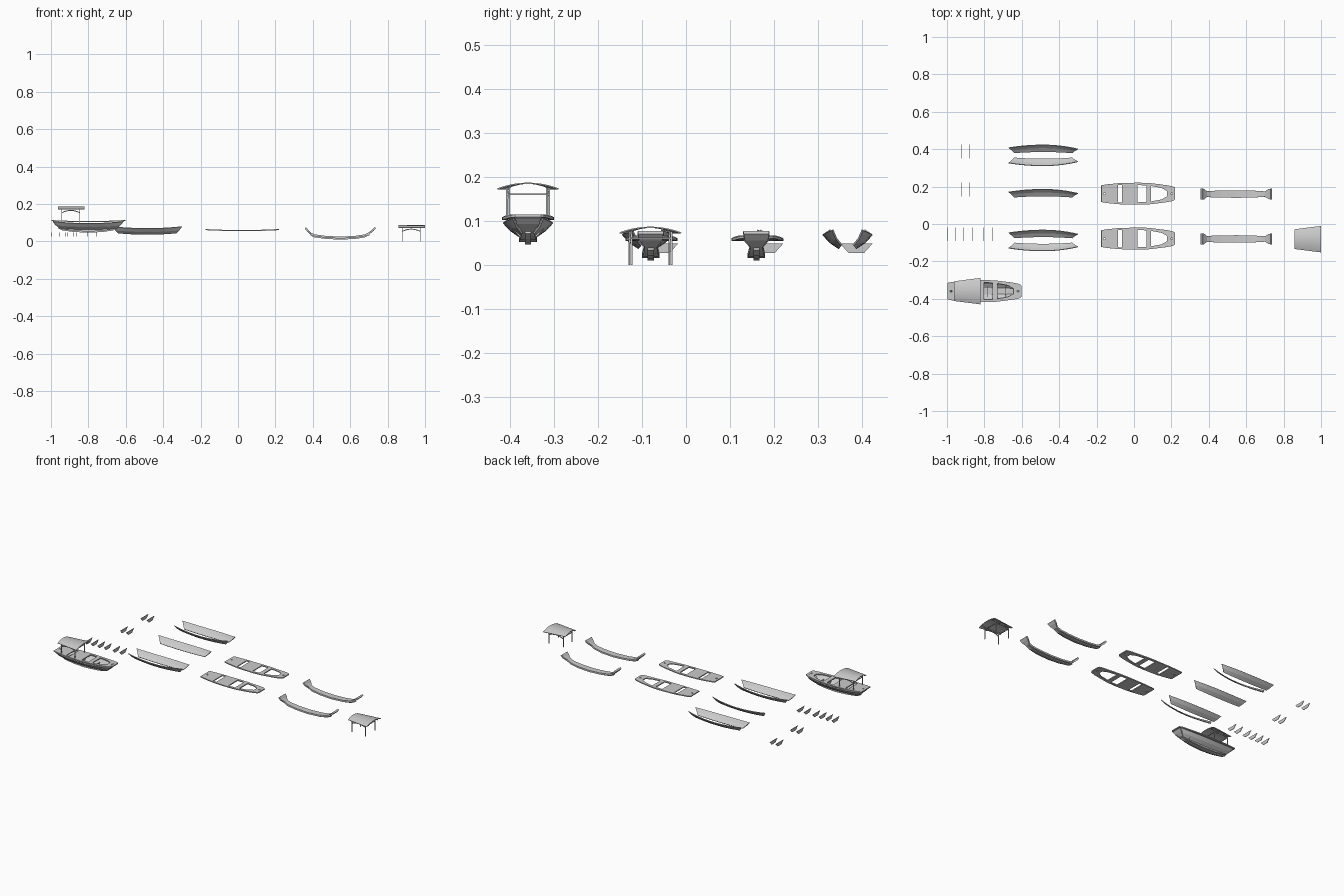
import bpy, math

if "Cube" in bpy.data.objects:
    bpy.data.objects.remove(bpy.data.objects["Cube"])


def shell(name, verts, faces, loc, thick):
    """Sheet of faces thickened into a board."""
    me = bpy.data.meshes.new(name)
    me.from_pydata(verts, [], faces)
    me.update()
    ob = bpy.data.objects.new(name, me)
    bpy.context.collection.objects.link(ob)
    ob.location = loc
    m = ob.modifiers.new("thickness", 'SOLIDIFY')
    m.thickness = thick
    m.offset = 0
    return ob


def strip(name, rows, loc, thick, skip=()):
    """Board lofted through rows of points; skip holds (row, column) openings."""
    n = len(rows[0])
    verts = [p for r in rows for p in r]
    faces = [(i * n + j, (i + 1) * n + j, (i + 1) * n + j + 1, i * n + j + 1)
             for i in range(len(rows) - 1) for j in range(n - 1) if (i, j) not in skip]
    return shell(name, verts, faces, loc, thick)


def bar(name, a, b, loc, w):
    """Square bar along one axis between local points a and b."""
    bpy.ops.mesh.primitive_cube_add(size=1, location=[(p + q) / 2 + o for p, q, o in zip(a, b, loc)])
    ob = bpy.context.object
    ob.name = name
    ob.scale = [abs(q - p) + w for p, q in zip(a, b)]


def side_plank(side, loc):
    rows = []
    for i in range(17):
        t = -1 + i / 8
        end = 0.041 if t < 0 else 0.034
        top = (0.186 * t, side * (0.056 - (0.056 - end) * t * t), 0.070 + 0.010 * t * t)
        low = (0.155 * t, side * (0.019 - 0.006 * t * t), 0.038 + 0.007 * t * t)
        mid = [(a + b) / 2 for a, b in zip(top, low)]
        mid[1] += side * 0.002
        mid[2] -= 0.002
        rows.append([low, mid, top])
    strip("side_plank", rows, loc, 0.004)


# deck stations: x, outer half width, opening half width
DECK = [(-0.197, 0.044, 0.004), (-0.184, 0.047, 0.004), (-0.174, 0.049, 0.004),
        (-0.108, 0.056, 0.046), (-0.086, 0.057, 0.047), (-0.002, 0.059, 0.046),
        (0.044, 0.058, 0.044), (0.070, 0.056, 0.041), (0.125, 0.049, 0.031),
        (0.155, 0.045, 0.014), (0.175, 0.041, 0.004), (0.185, 0.039, 0.004),
        (0.194, 0.034, 0.004), (0.198, 0.029, 0.004)]


def deck(loc):
    rows = []
    for x, o, h in DECK:
        z = 0.058 + 0.006 * (x / 0.2) ** 2
        rows.append([(x, y, z) for y in (-o, -h, h, o)])
    strip("deck", rows, loc, 0.006, {(1, 1), (3, 1), (5, 1), (7, 1), (8, 1), (10, 1)})


# keel stations: x, height, half width
KEEL = [(-0.187, 0.073, 0.030), (-0.176, 0.058, 0.028), (-0.160, 0.043, 0.014),
        (-0.138, 0.033, 0.017), (-0.08, 0.025, 0.019), (0, 0.021, 0.020),
        (0.08, 0.025, 0.019), (0.13, 0.033, 0.016), (0.155, 0.045, 0.014),
        (0.174, 0.060, 0.026), (0.187, 0.074, 0.029)]


def keel(loc):
    strip("keel_plank", [[(x, -w, z), (x, w, z)] for x, z, w in KEEL], loc, 0.010)
    strip("keel_strip", [[(x, -0.007, z - 0.007), (x, 0.007, z - 0.007)] for x, z, w in KEEL[2:-2]],
          loc, 0.008)


def rib(loc):
    pts = [(0, -0.037, 0.049), (0, 0.037, 0.049), (0, 0.018, 0.028), (0, -0.018, 0.028)]
    shell("rib", pts, [(0, 1, 2, 3)], loc, 0.003)


def canopy(loc):
    # arched roof, wider towards +x
    rows = []
    for x, w in ((-0.071, 0.052), (0.071, 0.070)):
        rows.append([(x, w * s / 6, 0.086 - 0.013 * (s / 6) ** 2) for s in range(-6, 7)])
    strip("canopy_roof", rows, loc, 0.003)
    # posts and beams
    for x, y in ((-0.05, 0.043), (0.046, 0.048)):
        for s in (-1, 1):
            bar("canopy_post", (x, s * y, 0.002), (x, s * y, 0.075), loc, 0.004)
        bar("canopy_cross_beam", (x, -y, 0.061), (x, y, 0.061), loc, 0.004)
    # arched side braces and roof rails
    for s in (-1, 1):
        brace = []
        for i in range(9):
            t = -1 + i / 4
            x, z = -0.002 + 0.048 * t, 0.066 - 0.012 * t * t
            brace.append([(x, s * 0.046, z - 0.0025), (x, s * 0.046, z + 0.0025)])
        strip("canopy_brace", brace, loc, 0.003)
        bar("canopy_rail", (-0.066, s * 0.045, 0.073), (0.066, s * 0.045, 0.073), loc, 0.004)


# loose parts laid out in rows
for y, sides in ((0.367, (-1, 1)), (0.13, (1,)), (-0.088, (-1, 1))):
    for s in sides:
        side_plank(s, (-0.485, y, 0))
for y in (0.162, -0.078):
    deck((0.022, y, 0))
    keel((0.5475, y - 0.002, 0))
for x in (-0.9985, -0.955, -0.91, -0.865, -0.805, -0.757):
    rib((x, -0.055, 0))
for y in (0.387, 0.184):
    for x in (-0.92, -0.878):
        rib((x, y, 0))
canopy((0.928, -0.081, 0))

# assembled boat
BX, BY = -0.8, -0.359
for s in (-1, 1):
    side_plank(s, (BX, BY, 0.027))
deck((BX, BY, 0.048))
keel((BX, BY, 0.037))
for x in (-0.12, -0.075, -0.03, 0.015, 0.068, 0.115):
    rib((BX + x, BY, 0.035))
canopy((-0.892, BY, 0.1))
